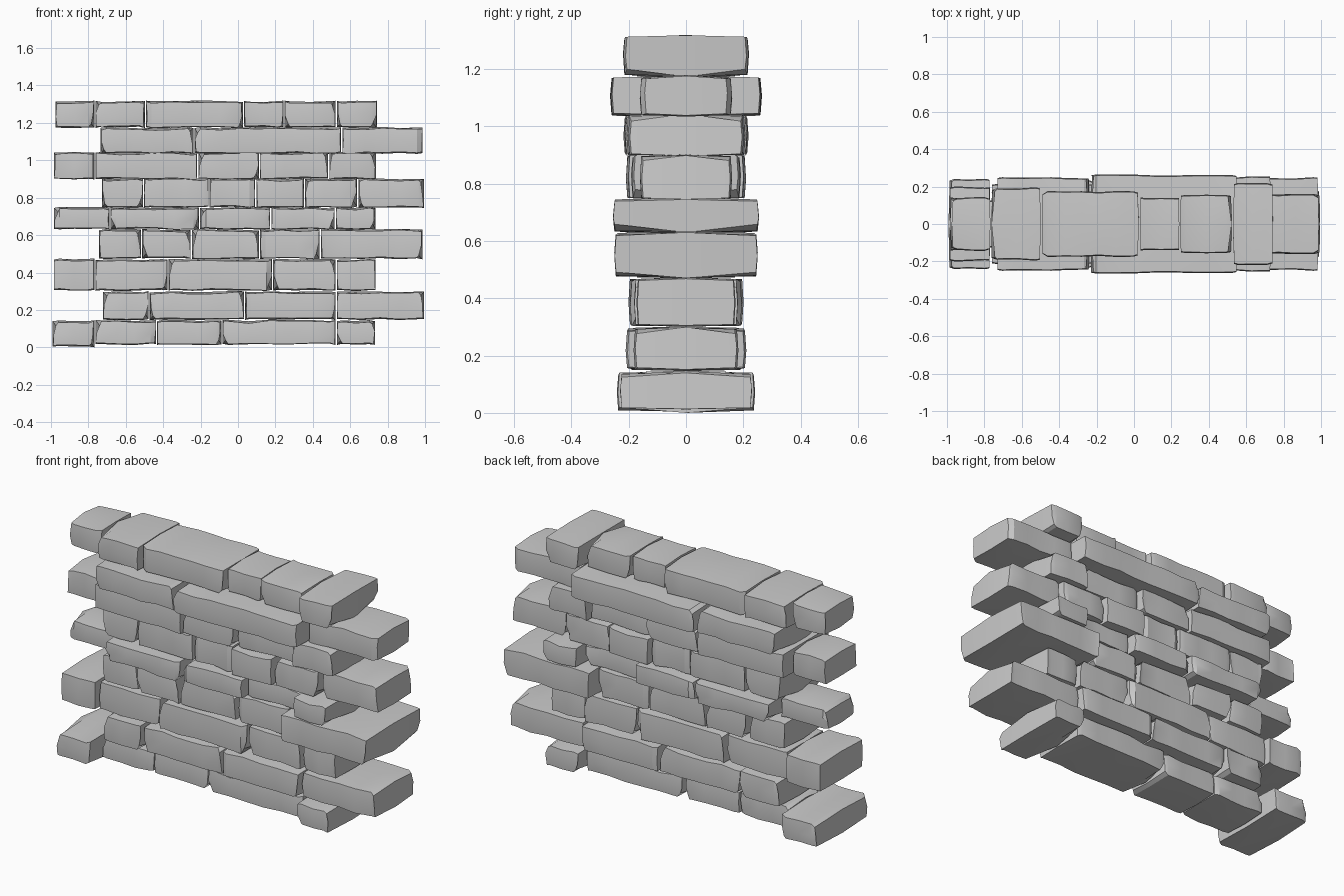
import bpy, bmesh, random
from math import radians

if "Cube" in bpy.data.objects:
    bpy.data.objects.remove(bpy.data.objects["Cube"])

random.seed(11)
R = random.uniform

# Courses: bottom z, top z, x of joints, half depth of each stone
COURSES = [
    (0.012, 0.148, [-.995, -.765, -.435, -.085, .525, .735], [.24, .145, .145, .165, .232]),
    (0.145, 0.303, [-.725, -.475, .035, .525, .998], [.20, .195, .21, .182]),
    (0.30, 0.475, [-.988, -.765, -.375, .185, .525, .738], [.20, .175, .195, .18, .172]),
    (0.47, 0.634, [-.745, -.515, -.25, .115, .44, .99], [.175, .19, .18, .18, .25]),
    (0.628, 0.752, [-.987, -.685, -.205, .175, .52, .738], [.13, .235, .225, .175, .256]),
    (0.745, 0.907, [-.73, -.505, -.155, .095, .355, .64, .997], [.19, .195, .19, .21, .19, .165]),
    (0.895, 1.047, [-.987, -.765, -.215, .115, .485, .74], [.145, .22, .205, .18, .21]),
    (1.032, 1.18, [-.738, -.235, .555, .99], [.252, .264, .162]),
    (1.172, 1.32, [-.978, -.765, -.495, .03, .245, .525, .745], [.142, .195, .178, .145, .16, .22]),
]


def stone(name, x0, x1, z0, z1, d):
    """Rough stone lofted along x, mirrored about y = 0."""
    bm = bmesh.new()
    n = max(2, round((x1 - x0) / 0.11))
    chip = 0.03
    inner = [x0 + chip + (x1 - x0 - 2 * chip) * i / n for i in range(n + 1)]
    xs = [x0] + inner + [x1]
    rings = []
    for i, x in enumerate(xs):
        side = 1 if i == 0 else -1 if i == len(xs) - 1 else 0
        dd = d - R(0, .010) - (R(0, .01) if side else 0)
        top = z1 - R(0, .009)
        bot = z0 + R(0, .008)
        ft, fb = top - R(.004, .012), bot + R(.002, .008)
        mid = (ft + fb) / 2 + R(-.012, .012)
        a = b = c = 0
        if side:
            # uneven end, with one corner sometimes broken off
            a, b, c = (side * R(0, .008) for _ in range(3))
            broken = random.choice("top bottom none".split())
            if broken == "top":
                a += side * .014
                ft -= R(.008, .025)
            elif broken == "bottom":
                c += side * .014
                fb += R(.008, .025)
        pts = [(x, 0, top), (x + a, dd - .003, ft), (x + b, dd + .002, mid),
               (x + c, dd - .003, fb), (x, 0, bot),
               (x + c, -dd + .003, fb), (x + b, -dd - .002, mid), (x + a, -dd + .003, ft)]
        rings.append([bm.verts.new(p) for p in pts])
    for p, q in zip(rings, rings[1:]):
        for k in range(8):
            m = (k + 1) % 8
            bm.faces.new((p[k], p[m], q[m], q[k]))
    # end faces, split at the middle line
    for r in (rings[0], rings[-1]):
        bm.faces.new((r[0], r[1], r[2], r[3], r[4]))
        bm.faces.new((r[0], r[4], r[5], r[6], r[7]))
    bmesh.ops.recalc_face_normals(bm, faces=bm.faces)
    me = bpy.data.meshes.new(name)
    bm.to_mesh(me)
    bm.free()
    ob = bpy.data.objects.new(name, me)
    bpy.context.collection.objects.link(ob)
    ob.select_set(True)
    bpy.context.view_layer.objects.active = ob


# Wall, course by course
for ci, (z0, z1, joints, depths) in enumerate(COURSES):
    for si, d in enumerate(depths):
        g = 0.003
        stone(f"course_{ci + 1}_stone_{si + 1}", joints[si] + g, joints[si + 1] - g,
              0 if ci == 0 and si == 0 else z0, z1, d)

bpy.ops.object.shade_smooth_by_angle(angle=radians(25))
